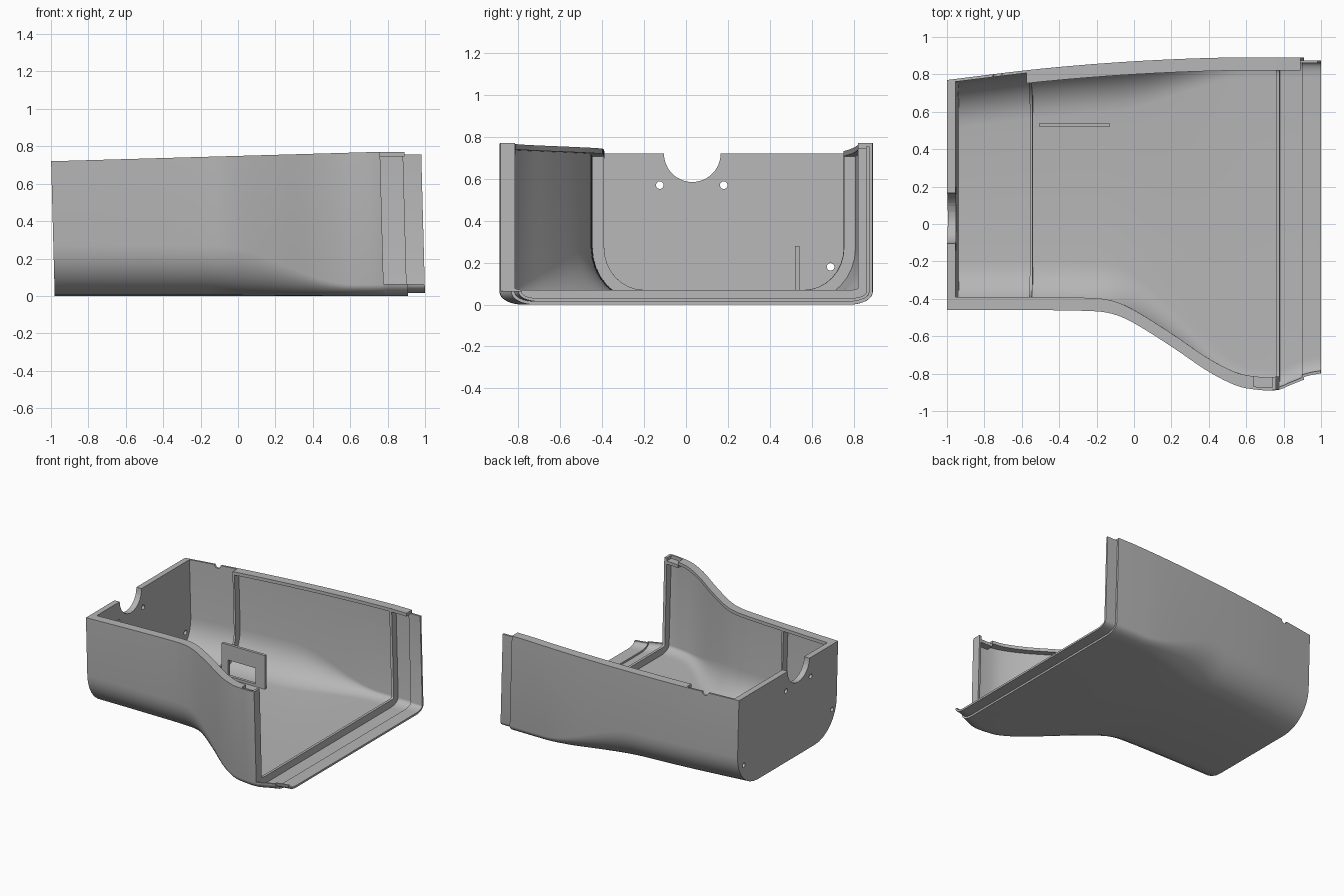
import bpy, bmesh, math
from mathutils import Vector

if "Cube" in bpy.data.objects:
    bpy.data.objects.remove(bpy.data.objects["Cube"])

grey = bpy.data.materials.new("plain grey")
grey.use_nodes = True
grey.diffuse_color = (0.47, 0.47, 0.47, 1)
grey.node_tree.nodes["Principled BSDF"].inputs["Base Color"].default_value = (0.47, 0.47, 0.47, 1)

WALL, DEPTH = 0.015, 0.07

# Plan outlines (x, y) of the front and back sides
FRONT = [(-1, -.46), (-.6, -.46), (-.2, -.467), (-.1, -.485), (0, -.53), (.2, -.655), (.4, -.79),
         (.55, -.865), (.65, -.885), (.75, -.888), (.82, -.86), (.9, -.83), (1, -.81)]
BACK = [(-1, .77), (-.5, .83), (0, .87), (.5, .89), (1, .89)]


def curve(points, x):
    """Smooth interpolation through plan points."""
    i = max(k for k in range(len(points) - 1) if points[k][0] <= x or k == 0)
    (xa, ya), (xb, yb) = points[i], points[i + 1]
    before, after = points[max(i - 1, 0)], points[min(i + 2, len(points) - 1)]
    h, t = xb - xa, (x - xa) / (xb - xa)
    ma = h * (yb - before[1]) / (xb - before[0])
    mb = h * (after[1] - ya) / (after[0] - xa)
    return ((2*t**3 - 3*t*t + 1) * ya + (t**3 - 2*t*t + t) * ma
            + (3*t*t - 2*t**3) * yb + (t**3 - t*t) * mb)


def top(x):
    return .72 + .05 * min(1, (x + 1) / 1.75)


def point(x, y, z):
    """End faces lean slightly, so x shifts with height."""
    return Vector((x + .02 * (1 - z / .75), y, z))


def profile(x, d, front_z=None, drop=0):
    """U-shaped section, moved inward by d."""
    t = min(1, max(0, (x + .15) / .75))
    t = t * t * (3 - 2 * t)
    ry = max(.01, .26 - .15 * t - d)
    rz = max(.01, .27 - .21 * t - d)
    yf, yb = curve(FRONT, x) + d, curve(BACK, x) - d
    arc = [k * math.pi / 16 for k in range(9)]
    pts = [(yf, front_z or top(x) - drop)]
    pts += [(yf + ry * (1 - math.cos(a)), d + rz * (1 - math.sin(a))) for a in arc]
    pts += [(yb - ry * (1 - math.sin(a)), d + rz * (1 - math.cos(a))) for a in arc]
    pts.append((yb, top(x) - drop))
    return [point(x, y, z) for y, z in pts]


def finish(obj, smooth=True):
    obj.data.materials.append(grey)
    bpy.context.view_layer.objects.active = obj
    for other in bpy.context.selected_objects:
        other.select_set(False)
    obj.select_set(True)
    if smooth:
        bpy.ops.object.shade_smooth_by_angle(angle=math.radians(30))
    return obj


def loft(name, sections):
    """Solid through closed sections, capped with paired quads."""
    bm = bmesh.new()
    rings = [[bm.verts.new(p) for p in s] for s in sections]
    n = len(rings[0])
    for a, b in zip(rings, rings[1:]):
        for i in range(n):
            j = (i + 1) % n
            bm.faces.new((a[i], a[j], b[j], b[i]))
    for ring in (rings[0], rings[-1]):
        for i in range(n // 2 - 1):
            bm.faces.new((ring[i], ring[i + 1], ring[n - 2 - i], ring[n - 1 - i]))
    bmesh.ops.recalc_face_normals(bm, faces=bm.faces)
    mesh = bpy.data.meshes.new(name)
    bm.to_mesh(mesh)
    bm.free()
    obj = bpy.data.objects.new(name, mesh)
    bpy.context.collection.objects.link(obj)
    return finish(obj)


def span(a, b, n):
    return [a + (b - a) * k / n for k in range(n + 1)]


def shell(name, xs, outer, inner, front_z=None, drop=0):
    return loft(name, [profile(x, outer, front_z, drop)
                       + profile(x, inner, front_z, drop)[::-1] for x in xs])


def lip(name, xs, outline, side, drop=0, height=.025):
    sections = []
    for x in xs:
        y, z = curve(outline, x), top(x) - drop
        inner = y + side * DEPTH
        sections.append([point(x, y, z), point(x, inner, z),
                         point(x, inner, z - height), point(x, y, z - height)])
    return loft(name, sections)


def cut(target, name, location, radius, depth, along_x=True):
    """Round hole with a hidden cutter."""
    turn = (0, math.pi / 2, 0) if along_x else (math.pi / 2, 0, 0)
    bpy.ops.mesh.primitive_cylinder_add(vertices=48, radius=radius, depth=depth,
                                        location=location, rotation=turn)
    cutter = bpy.context.object
    cutter.name = name
    cutter.hide_render = True
    cutter.hide_set(True)
    cutter.display_type = 'WIRE'
    mod = target.modifiers.new(name, 'BOOLEAN')
    mod.operation, mod.object, mod.solver = 'DIFFERENCE', cutter, 'EXACT'
    bpy.context.view_layer.objects.active = target
    bpy.ops.object.modifier_apply(modifier=mod.name)
    bpy.data.objects.remove(cutter)


# Thin outer shell, with a small notch in the back rim
body = shell("body_shell", span(-1, .76, 56), 0, WALL)
cut(body, "rim_notch", (-.73, .8, top(-.73)), .025, .2, along_x=False)

# Open end: low front edge, full back wall, then the inset joining flange
shell("open_end_apron", span(.76, .89, 6), 0, WALL, front_z=.065)
shell("joining_flange", span(.88, .98, 5), WALL, WALL + .015, front_z=.065, drop=.015)

# Stiffening ribs around the inside
shell("inner_rib", [-.575, -.56], WALL, DEPTH)
shell("open_end_rib", [.74, .76], WALL, DEPTH)

# Rim lips
lip("front_lip", span(-1, .64, 50), FRONT, 1)
lip("front_lip_recess", span(.64, .76, 4), FRONT, 1, drop=.025)
lip("back_lip", span(-.575, .89, 30), BACK, -1)

# Closed end wall with a half-round opening and screw holes
end_wall = loft("end_wall", [profile(x, .003) for x in (-1, -.955)])
cut(end_wall, "half_round_opening", (-.97, .03, .72), .135, .3)
for y, z in ((-.125, .57), (.18, .57), (.69, .18), (-.405, .2)):
    cut(end_wall, "screw_hole", (-.97, y, z), .018, .3)
    cut(body, "screw_hole", (-1, y, z), .018, .1)
finish(end_wall)

# Upright bracket plate with a rectangular window
for name, x0, x1, z0, z1 in (("bracket_left_post", -.21, -.13, .01, .28),
                             ("bracket_right_post", -.505, -.45, .01, .28),
                             ("bracket_top_bar", -.45, -.21, .16, .28),
                             ("bracket_bottom_bar", -.45, -.21, .01, .035)):
    bpy.ops.mesh.primitive_cube_add(size=1, location=((x0 + x1) / 2, .53, (z0 + z1) / 2))
    bar = bpy.context.object
    bar.name = name
    bar.scale = (x1 - x0, .022, z1 - z0)
    finish(bar, smooth=False)
